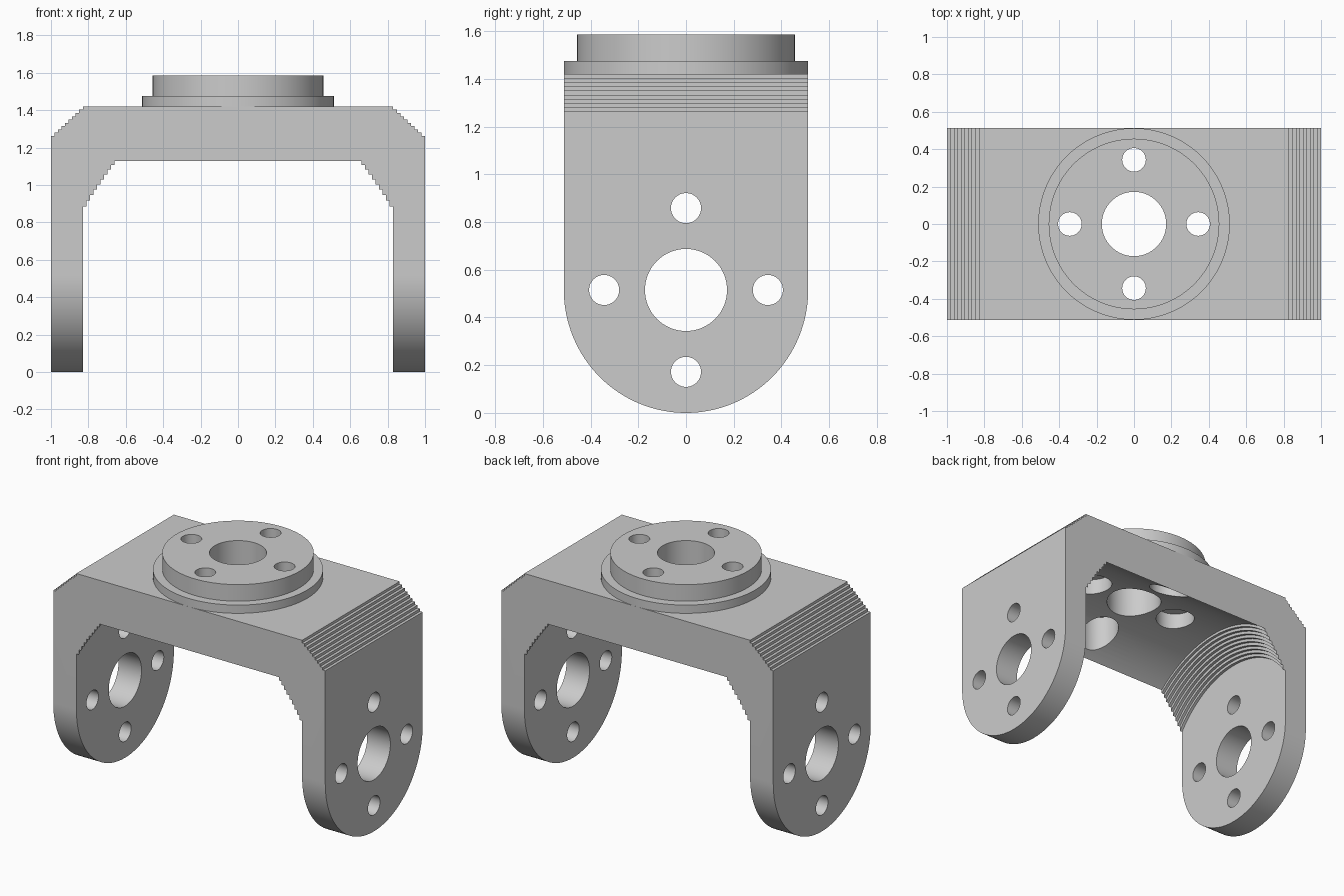
import bpy
import bmesh
from math import sin, cos, pi
from mathutils import Matrix, Vector

if "Cube" in bpy.data.objects:
    bpy.data.objects.remove(bpy.data.objects["Cube"])

PIVOT = 0.515      # height of the leg bore axis
HALF = 0.512       # half depth of the bracket
TOP = 1.42         # top of the bridge
INNER = 0.83       # inner face of each leg
STEPS = 9          # steps in each corner chamfer
D = 0.17 / STEPS

grey = bpy.data.materials.new("light grey")
grey.use_nodes = True
grey.diffuse_color = (0.6, 0.6, 0.6, 1)
grey.node_tree.nodes["Principled BSDF"].inputs["Base Color"].default_value = (0.6, 0.6, 0.6, 1)


def finish(name, bm):
    bmesh.ops.recalc_face_normals(bm, faces=bm.faces)
    mesh = bpy.data.meshes.new(name)
    bm.to_mesh(mesh)
    bm.free()
    mesh.materials.append(grey)
    obj = bpy.data.objects.new(name, mesh)
    bpy.context.collection.objects.link(obj)
    return obj


def prism(name, points, offset):
    """Extrude a closed outline along offset."""
    bm = bmesh.new()
    face = bm.faces.new([bm.verts.new(p) for p in points])
    new = bmesh.ops.extrude_face_region(bm, geom=[face])["geom"]
    bmesh.ops.translate(bm, vec=offset, verts=[v for v in new if isinstance(v, bmesh.types.BMVert)])
    return finish(name, bm)


def lathe(name, profile, axis="Z", at=(0, 0, 0), sides=128):
    """Turn (position, radius) pairs around an axis and cap both ends."""
    turn = Matrix.Rotation(pi / 2, 4, "Y") if axis == "X" else Matrix()
    place = Matrix.Translation(at) @ turn
    bm = bmesh.new()
    rings = [[bm.verts.new(place @ Vector((r * cos(2 * pi * k / sides), r * sin(2 * pi * k / sides), t)))
              for k in range(sides)] for t, r in profile]
    for a, b in zip(rings, rings[1:]):
        for k in range(sides):
            n = (k + 1) % sides
            bm.faces.new((a[k], a[n], b[n], b[k]))
    bm.faces.new(rings[0])
    bm.faces.new(rings[-1])
    return finish(name, bm)


def combine(obj, cutter, operation="DIFFERENCE"):
    mod = obj.modifiers.new("cut", "BOOLEAN")
    mod.object = cutter
    mod.operation = operation
    mod.solver = "EXACT"
    bpy.context.view_layer.objects.active = obj
    bpy.ops.object.modifier_apply(modifier=mod.name)


def discard(obj):
    bpy.data.objects.remove(obj)


# Bracket blank: side outline with rounded leg ends
arc = [(-1, -HALF * cos(pi * k / 64), PIVOT - PIVOT * sin(pi * k / 64)) for k in range(65)]
body = prism("bracket", arc + [(-1, HALF, TOP), (-1, -HALF, TOP)], (2, 0, 0))

# Stepped outer corners
half = [(INNER, TOP)]
for i in range(STEPS):
    z = TOP - 0.0175 * (i + 1)
    half += [(INNER + D * i, z), (INNER + D * (i + 1), z)]
half.append((1.0, -0.1))
half[-2] = (1.0, half[-2][1])
outline = half + [(-x, z) for x, z in reversed(half)]
corners = prism("corner_cutter", [(x, -0.6, z) for x, z in outline], (0, 1.2, 0))
combine(body, corners, "INTERSECT")
discard(corners)

# Round cavity between the legs, with stepped ends
end = []
for i in range(STEPS):
    r = 0.632 + D * i
    end += [(INNER - D * i, r), (INNER - D * (i + 1), r)]
end += [(INNER - D * STEPS, 0.8)]
cavity = lathe("cavity_cutter", [(-x, r) for x, r in end] + end[::-1], "X", (0, 0, PIVOT), 160)
combine(body, cavity)
discard(cavity)

# Round mounting flange on the bridge
flange = lathe("mounting_flange", [(TOP, 0.512), (1.475, 0.512), (1.475, 0.456), (1.585, 0.456)])

# Bores: one large and four small, through the flange and through the legs
ring = [(0, 0, 0.172)] + [(0.343 * cos(k * pi / 2), 0.343 * sin(k * pi / 2), 0.063) for k in range(4)]
for u, v, r in ring:
    drill = lathe("bore_cutter", [(1.1, r), (1.7, r)], "Z", (u, v, 0), 64)
    combine(body, drill)
    combine(flange, drill)
    discard(drill)
    drill = lathe("bore_cutter", [(-1.1, r), (1.1, r)], "X", (0, u, PIVOT + v), 64)
    combine(body, drill)
    discard(drill)

# Wider screw recesses under the bridge
for u, v, r in ring[1:]:
    recess = lathe("recess_cutter", [(1.05, 0.122), (TOP - 0.005, 0.122)], "Z", (u, v, 0), 48)
    combine(body, recess)
    discard(recess)

for obj in (body, flange):
    bpy.ops.object.select_all(action="DESELECT")
    obj.select_set(True)
    bpy.context.view_layer.objects.active = obj
    bpy.ops.object.shade_smooth_by_angle(angle=pi / 6)
